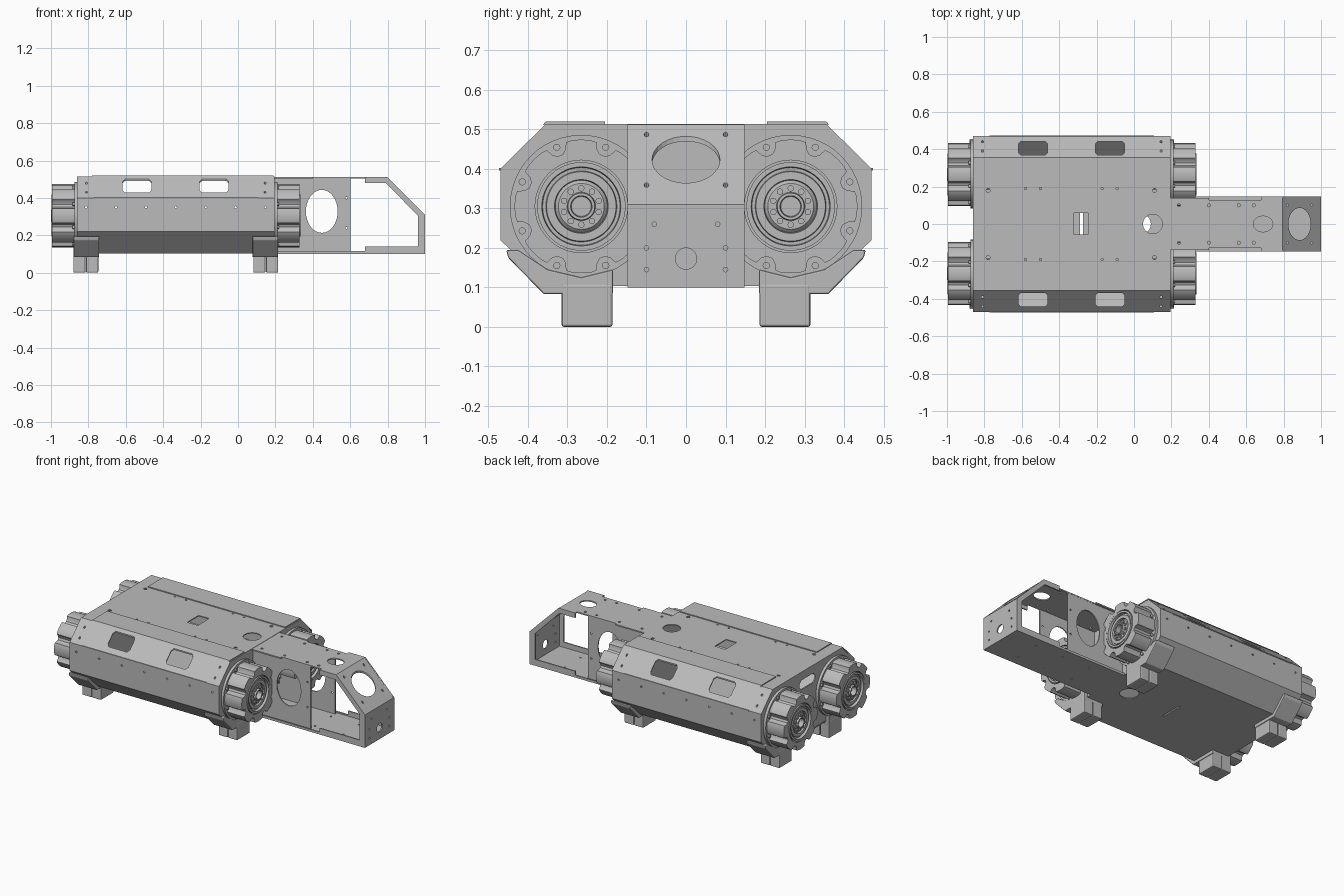
import bpy, bmesh
from math import cos, sin, pi, radians
from mathutils import Vector

cube = bpy.data.objects.get("Cube")
if cube:
    bpy.data.objects.remove(cube, do_unlink=True)

metal = bpy.data.materials.new("grey metal")
metal.use_nodes = True
metal.diffuse_color = (0.5, 0.5, 0.5, 1)
metal.node_tree.nodes["Principled BSDF"].inputs["Base Color"].default_value = metal.diffuse_color

CX = -0.3325            # middle of the body along x
HALF = 0.5275           # half length of the body
SIDES = (-1, 1)
PLACE = {"x": lambda u, v, d: (d, u, v),
         "y": lambda u, v, d: (u, d, v),
         "z": lambda u, v, d: (u, v, d)}


def finish(bm, name):
    bmesh.ops.recalc_face_normals(bm, faces=bm.faces)
    mesh = bpy.data.meshes.new(name)
    bm.to_mesh(mesh)
    bm.free()
    mesh.materials.append(metal)
    obj = bpy.data.objects.new(name, mesh)
    bpy.context.collection.objects.link(obj)
    return obj


def add_prism(bm, pts, axis, a, b):
    low, high = [[bm.verts.new(PLACE[axis](u, v, d)) for u, v in pts] for d in (a, b)]
    bm.faces.new(low)
    bm.faces.new(high)
    for i in range(len(pts)):
        j = (i + 1) % len(pts)
        bm.faces.new((low[i], low[j], high[j], high[i]))


def apply(obj):
    deps = bpy.context.evaluated_depsgraph_get()
    mesh = bpy.data.meshes.new_from_object(obj.evaluated_get(deps))
    obj.modifiers.clear()
    obj.data = mesh


def cut(obj, cutters):
    """Cut a list of (points, axis, start, end) prisms out of an object."""
    bm = bmesh.new()
    for c in cutters:
        add_prism(bm, *c)
    tool = finish(bm, "cutter")
    mod = obj.modifiers.new("cut", "BOOLEAN")
    mod.operation, mod.solver, mod.object = "DIFFERENCE", "EXACT", tool
    apply(obj)
    bpy.data.objects.remove(tool, do_unlink=True)


def prism(name, pts, axis, a, b, cutters=(), bevel=0):
    bm = bmesh.new()
    add_prism(bm, pts, axis, a, b)
    obj = finish(bm, name)
    if cutters:
        cut(obj, cutters)
    if bevel:
        mod = obj.modifiers.new("bevel", "BEVEL")
        mod.width, mod.segments = bevel, 2
        apply(obj)
    return obj


def smooth(obj):
    bpy.ops.object.select_all(action="DESELECT")
    obj.select_set(True)
    bpy.context.view_layer.objects.active = obj
    bpy.ops.object.shade_smooth_by_angle(angle=radians(30))


def oval(u, v, ru, rv=None, n=32):
    rv = rv or ru
    return [(u + ru * cos(2 * pi * i / n), v + rv * sin(2 * pi * i / n)) for i in range(n)]


def rect(u1, u2, v1, v2, c=0):
    if not c:
        return [(u1, v1), (u2, v1), (u2, v2), (u1, v2)]
    return [(u1 + c, v1), (u2 - c, v1), (u2, v1 + c), (u2, v2 - c),
            (u2 - c, v2), (u1 + c, v2), (u1, v2 - c), (u1, v1 + c)]


def dot(u, v, r=0.006):
    return oval(u, v, r, n=8)


def mirrored(half):
    return half + [(-u, v) for u, v in reversed(half)]


# Body: hollow eight-sided shell
shell = mirrored([(0.355, 0.514), (0.47, 0.4), (0.47, 0.22), (0.35, 0.104)])
inner = mirrored([(0.352, 0.508), (0.464, 0.397), (0.464, 0.223), (0.348, 0.11)])
body = prism("body_shell", shell, "x", CX - HALF, CX + HALF, [(inner, "x", -2, 2)])

openings = [(oval(0.1, 0, 0.052), "z", 0.45, 0.6),
            (rect(-0.32, -0.245, -0.055, 0.06), "z", 0.45, 0.6),
            (oval(0.035, 0, 0.055), "z", 0.05, 0.2),
            (rect(-0.288, -0.274, -0.07, 0.07), "z", 0.05, 0.2)]
for s in SIDES:
    # windows in the upper slopes
    for x in (-0.54, -0.128):
        openings.append((rect(x - 0.077, x + 0.077, s * 0.405 - 0.036, s * 0.405 + 0.036, 0.012), "z", 0.41, 0.6))
    # screw holes on the top and slopes
    for x in (-0.81, 0.145):
        openings += [(dot(x, s * y), "z", 0.4, 0.6) for y in (0.39, 0.44)]
    for x in (-0.58, -0.5, -0.17, -0.09):
        openings += [(dot(x, s * y), "z", 0.45, 0.6) for y in (0.19, 0.25)]
    openings += [(dot(x, s * 0.18, 0.011), "z", 0.45, 0.6) for x in (-0.78, 0.11)]
    openings.append((dot(-0.3, s * 0.3, 0.01), "z", 0.45, 0.6))
    # screw holes along the sides
    openings += [(dot(CX + k * 0.16, 0.35), "y", s * 0.44, s * 0.5) for k in range(-3, 4)]
cut(body, openings)

# Raised covers along the top edges and slopes
for s in SIDES:
    cover = [(s * y, z) for y, z in ((0.205, 0.513), (0.205, 0.52), (0.355, 0.52), (0.362, 0.512), (0.355, 0.511))]
    prism("top_cover", cover, "x", -0.78, 0.19)
    prism("side_ledge", rect(CX - 0.44, CX + 0.44, 0.396, 0.402), "y", s * 0.46, s * 0.473)

# End plates
prism("left_end_plate", inner, "x", 0.184, 0.194)
prism("right_end_plate", inner, "x", CX - HALF + 0.002, CX - HALF + 0.01,
      [(rect(-0.08, 0.08, 0.40, 0.46, 0.02), "x", -1, -0.8)])

# Wheel drives
WY, WZ = 0.265, 0.305
BOLTS = [radians(22.5 + 45 * k) for k in range(8)]


def scalloped():
    pts = []
    for a in BOLTS:
        for off, r in ((-9, 0.167), (-7, 0.15), (-3, 0.14), (3, 0.14), (7, 0.15), (9, 0.167),
                       (14, 0.169), (20, 0.169), (25, 0.169), (31, 0.169)):
            t = a + radians(off)
            pts.append((r * cos(t), r * sin(t)))
    return pts


def lathe(name, profile, y, z):
    """Turn (radius, x) points around the wheel axle."""
    bm = bmesh.new()
    verts = [bm.verts.new((x, y + r, z)) for r, x in profile]
    edges = [bm.edges.new(p) for p in zip(verts, verts[1:])]
    bmesh.ops.spin(bm, geom=verts + edges, cent=(0, y, z), axis=(1, 0, 0), angle=2 * pi, steps=48)
    bmesh.ops.remove_doubles(bm, verts=bm.verts, dist=0.0001)
    return finish(bm, name)


for sx in SIDES:
    for sy in SIDES:
        y = sy * WY
        X = lambda d: CX + sx * (HALF + d)
        move = lambda pts: [(y + u, WZ + v) for u, v in pts]
        smooth(prism("wheel_flange", oval(y, WZ, 0.181, n=48), "x", X(-0.01), X(0.015)))
        smooth(prism("wheel_barrel", move(scalloped()), "x", X(0), X(0.135),
                     [(oval(y, WZ, 0.117, n=48), "x", X(0.1), X(0.16))]))
        steps = ((0.112, 0.09), (0.112, 0.138), (0.1, 0.138), (0.098, 0.12), (0.09, 0.12),
                 (0.088, 0.13), (0.068, 0.13), (0.066, 0.118), (0.058, 0.126), (0.036, 0.126),
                 (0.034, 0.14), (0.027, 0.14), (0.025, 0.11), (0.0, 0.11))
        smooth(lathe("wheel_hub", [(r, X(d)) for r, d in steps], y, WZ))
        # hub and flange bolts
        for k in range(10):
            t = 2 * pi * (k + 0.5) / 10
            prism("hub_bolt", oval(y + 0.046 * cos(t), WZ + 0.046 * sin(t), 0.008, n=10), "x", X(0.12), X(0.134))
        for t in BOLTS:
            prism("flange_bolt", oval(y + 0.162 * cos(t), WZ + 0.162 * sin(t), 0.009, n=12), "x", X(0.01), X(0.024))
        # Feet
        bracket = [(sy * u, v) for u, v in ((0.455, 0.195), (0.45, 0.175), (0.36, 0.083), (0.185, 0.083),
                                            (0.185, 0.145), (0.265, 0.125), (0.35, 0.145), (0.425, 0.195))]
        prism("foot_bracket", bracket, "x", X(-0.117), X(0.019), bevel=0.004)
        block = [(sy * u, v) for u, v in rect(0.186, 0.315, 0, 0.11)]
        for a, b in ((-0.113, -0.048), (-0.045, 0.02)):
            prism("foot_block", block, "x", X(a), X(b), bevel=0.006)

# Neck: plates
bottom_dots = [(dot(x, s * 0.08), "z", 0, 0.2) for x in (0.4, 0.6, 0.8) for s in SIDES]
prism("neck_bottom", rect(0.19, 1, -0.147, 0.147), "z", 0.1, 0.107, bottom_dots)
top = [(0.19, 0.14), (0.4, 0.14), (0.4, 0.128), (0.68, 0.128), (0.68, 0.147), (0.795, 0.147)]
top += [(x, -y) for x, y in reversed(top)]
top_dots = [(dot(x, s * 0.1, 0.008), "z", 0.4, 0.6) for x in (0.24, 0.4, 0.56, 0.64) for s in SIDES]
prism("neck_top", top, "z", 0.504, 0.512, top_dots + [(oval(0.69, 0, 0.052, 0.042), "z", 0.4, 0.6)])
prism("neck_slope", [(0.79, 0.512), (0.795, 0.512), (1, 0.31), (0.992, 0.307), (0.79, 0.504)], "y", -0.147, 0.147,
      [(oval(0.885, 0, 0.06, 0.086), "z", 0.3, 0.6)]
      + [(dot(x, s * 0.1), "z", 0.3, 0.6) for x in (0.82, 0.95) for s in SIDES])
prism("neck_end", rect(-0.147, 0.147, 0.1, 0.31), "x", 0.992, 1,
      [(oval(0, 0.173, 0.027), "x", 0.9, 1.1)]
      + [(dot(s * u, v), "x", 0.9, 1.1) for s in SIDES for u, v in ((0.08, 0.26), (0.1, 0.145), (0.1, 0.2))])

# Neck: side frames and inner walls
frame = [(0.6, 0.1), (1, 0.1), (1, 0.31), (0.797, 0.512), (0.68, 0.512), (0.68, 0.48),
         (0.79, 0.48), (0.962, 0.305), (0.962, 0.14), (0.68, 0.14), (0.68, 0.115), (0.6, 0.115)]
for s in SIDES:
    prism("neck_frame", frame, "y", s * 0.14, s * 0.148)
    prism("neck_lip", rect(0.19, 0.6, 0.1, 0.115), "y", s * 0.14, s * 0.148)
    prism("neck_wall", rect(0.19, 0.602, 0.104, 0.508), "y", s * 0.12, s * 0.127,
          [(oval(0.448, 0.328, 0.085, 0.115), "y", s * 0.1, s * 0.2)]
          + [(dot(0.58, z), "y", s * 0.1, s * 0.2) for z in (0.24, 0.4)])
